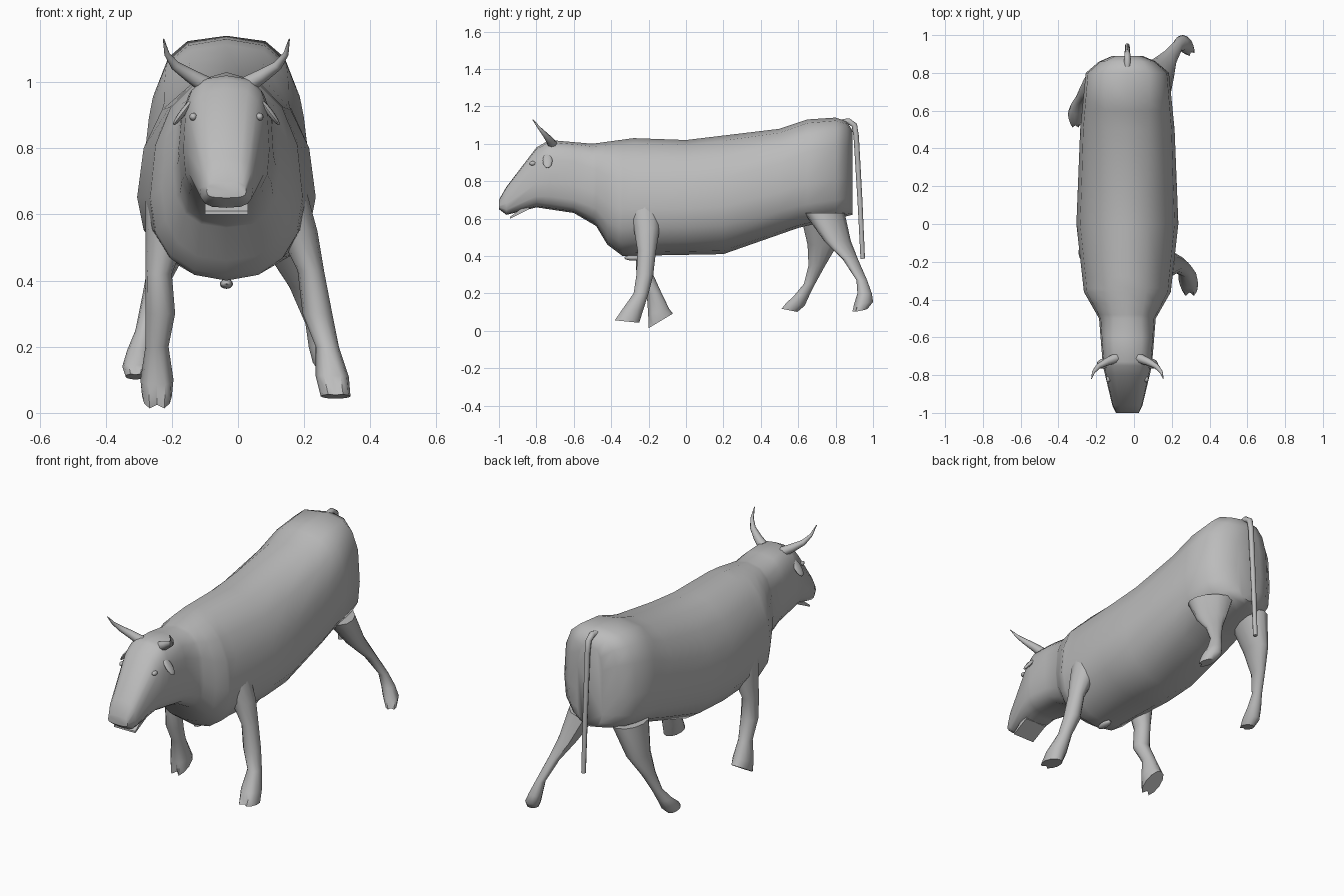
import bpy, bmesh, math
from mathutils import Vector, Matrix

cube = bpy.data.objects.get("Cube")
if cube:
    bpy.data.objects.remove(cube, do_unlink=True)

MID = -0.035  # centre line of the animal

grey = bpy.data.materials.new("hide_grey")
grey.use_nodes = True
grey.diffuse_color = (0.5, 0.5, 0.5, 1)
grey.node_tree.nodes["Principled BSDF"].inputs["Base Color"].default_value = grey.diffuse_color


def finish(bm, name):
    """Turn a bmesh into a smooth-shaded object with the hide colour."""
    bmesh.ops.recalc_face_normals(bm, faces=bm.faces)
    mesh = bpy.data.meshes.new(name)
    bm.to_mesh(mesh)
    bm.free()
    mesh.materials.append(grey)
    obj = bpy.data.objects.new(name, mesh)
    bpy.context.collection.objects.link(obj)
    bpy.ops.object.select_all(action='DESELECT')
    obj.select_set(True)
    bpy.context.view_layer.objects.active = obj
    bpy.ops.object.shade_smooth_by_angle(angle=math.radians(50))


def loft(name, rings):
    """Skin a list of equal rings and close both ends."""
    bm = bmesh.new()
    rows = [[bm.verts.new(point) for point in ring] for ring in rings]
    for lower, upper in zip(rows, rows[1:]):
        for i in range(len(lower)):
            bm.faces.new((lower[i - 1], lower[i], upper[i], upper[i - 1]))
    bm.faces.new(rows[0])
    bm.faces.new(rows[-1])
    finish(bm, name)


def circle(sides):
    """Cosine and sine pairs around a circle."""
    return [(math.cos(math.tau * k / sides), math.sin(math.tau * k / sides)) for k in range(sides)]


def tube(name, path, start_radius, end_radius):
    """Round tapering tube along a path."""
    points = [Vector(p) for p in path]
    last = len(points) - 1
    rings = []
    for i, point in enumerate(points):
        direction = (points[min(i + 1, last)] - points[max(i - 1, 0)]).normalized()
        across = direction.cross(Vector((0, 1, 0)) if abs(direction.x) > 0.1 else Vector((1, 0, 0)))
        across.normalize()
        up = direction.cross(across)
        radius = start_radius + (end_radius - start_radius) * i / last
        rings.append([point + radius * (across * c + up * s) for c, s in circle(8)])
    loft(name, rings)


def blob(name, centre, size, roll=0):
    """Small ellipsoid, rolled about the y axis."""
    bm = bmesh.new()
    placement = Matrix.Translation(centre) @ Matrix.Rotation(roll, 4, 'Y') @ Matrix.Diagonal((*size, 1))
    bmesh.ops.create_uvsphere(bm, u_segments=12, v_segments=8, radius=1, matrix=placement)
    finish(bm, name)


def along(line, y):
    """Value of a polyline at station y, held constant past its ends."""
    if y <= line[0][0]:
        return line[0][1]
    for (y0, v0), (y1, v1) in zip(line, line[1:]):
        if y <= y1:
            return v0 + (v1 - v0) * (y - y0) / (y1 - y0)
    return line[-1][1]


# Outlines of the body, neck and head from muzzle to rump
back_line = [(-1, 0.7), (-0.96, 0.77), (-0.8, 0.98), (-0.73, 1.02), (-0.5, 1), (-0.28, 1.03),
             (0, 1.02), (0.5, 1.08), (0.65, 1.13), (0.8, 1.14), (0.86, 1.12), (0.89, 1.07)]
belly_line = [(-1, 0.65), (-0.96, 0.62), (-0.8, 0.66), (-0.6, 0.63), (-0.48, 0.56), (-0.42, 0.46),
              (-0.34, 0.4), (0.2, 0.41), (0.6, 0.55), (0.89, 0.62)]
half_width = [(-1, 0.06), (-0.96, 0.08), (-0.75, 0.13), (-0.5, 0.15), (-0.36, 0.23), (0, 0.27),
              (0.5, 0.25), (0.8, 0.22), (0.86, 0.15), (0.89, 0.08)]
roundness = [(-0.6, 0.65), (-0.3, 0.95), (0.3, 0.95), (0.8, 0.65)]


def section(y):
    """Rounded cross-section, widest below the middle."""
    top, bottom = along(back_line, y), along(belly_line, y)
    width, power = along(half_width, y), along(roundness, y)
    waist = bottom + 0.4 * (top - bottom)
    ring = []
    for c, s in circle(16):
        reach = top - waist if s > 0 else waist - bottom
        ring.append((MID + width * math.copysign(abs(c) ** power, c), y,
                     waist + reach * math.copysign(abs(s) ** power, s)))
    return ring


stations = sorted({y for y, value in back_line + belly_line + half_width})
loft("body", [section(y) for y in stations])


def leg(name, joints, radii, sole_slope, turn=0):
    """Leg of level rings; the hoof rings are tilted and cleft in front."""
    rings = []
    spin = Matrix.Rotation(turn, 3, 'Z')
    for k, (joint, (side_radius, front_radius)) in enumerate(zip(joints, radii)):
        hoof = max(0, k - len(joints) + 3) / 2
        ring = []
        for i, (c, s) in enumerate(circle(12)):
            reach = front_radius * s * (1 - 0.4 * hoof if i == 9 else 1)
            ring.append(Vector(joint) + spin @ Vector((side_radius * c, reach, reach * sole_slope * hoof)))
        rings.append(ring)
    loft(name, rings)


# Legs, from inside the body down to the sole
fore_radii = [(0.08, 0.09), (0.06, 0.07), (0.04, 0.05), (0.045, 0.045),
              (0.035, 0.04), (0.05, 0.06), (0.045, 0.07)]
hind_radii = [(0.08, 0.12), (0.05, 0.08), (0.03, 0.045), (0.025, 0.03),
              (0.035, 0.04), (0.04, 0.055), (0.03, 0.045)]

leg("front_left_leg", [(0.13, -0.22, 0.66), (0.18, -0.21, 0.55), (0.22, -0.21, 0.43), (0.24, -0.22, 0.3),
                       (0.27, -0.24, 0.2), (0.285, -0.29, 0.11), (0.295, -0.32, 0.05)], fore_radii, -0.1)
leg("front_right_leg", [(-0.2, -0.21, 0.66), (-0.22, -0.21, 0.52), (-0.24, -0.22, 0.42), (-0.235, -0.22, 0.3),
                        (-0.245, -0.17, 0.2), (-0.245, -0.15, 0.1), (-0.245, -0.14, 0.05)], fore_radii, 0.6)
leg("hind_left_leg", [(0.1, 0.74, 0.63), (0.15, 0.81, 0.48), (0.19, 0.88, 0.38), (0.23, 0.94, 0.27),
                      (0.25, 0.955, 0.2), (0.27, 0.95, 0.15), (0.285, 0.93, 0.11)], hind_radii, 0.2, 0.6)
leg("hind_right_leg", [(-0.17, 0.73, 0.63), (-0.22, 0.73, 0.46), (-0.26, 0.7, 0.35), (-0.285, 0.66, 0.25),
                       (-0.3, 0.62, 0.19), (-0.31, 0.58, 0.14), (-0.31, 0.55, 0.11)], hind_radii, -0.2)

# Tail
tube("tail", [(MID, 0.82, 1.11), (MID, 0.87, 1.12), (MID, 0.9, 1.1), (MID, 0.91, 1.04),
              (MID, 0.93, 0.7), (MID, 0.945, 0.385)], 0.018, 0.012)

# Horns, ears and eyes on both sides
for side, label in ((1, "left"), (-1, "right")):
    horn = [(0.06, -0.71, 0.99), (0.11, -0.73, 1.02), (0.155, -0.755, 1.05),
            (0.18, -0.785, 1.085), (0.19, -0.82, 1.13)]
    tube(label + "_horn", [(MID + side * x, y, z) for x, y, z in horn], 0.027, 0.002)
    blob(label + "_ear", (MID + side * 0.13, -0.74, 0.91), (0.01, 0.026, 0.05), -0.65 * side)
    blob(label + "_eye", (MID + side * 0.1, -0.82, 0.895), (0.012, 0.018, 0.012))

# Lower lip: thin wedge under the muzzle
loft("lower_lip", [[(MID - 0.065, y, low), (MID + 0.065, y, low), (MID + 0.065, y, high), (MID - 0.065, y, high)]
                   for y, low, high in ((-0.94, 0.6, 0.61), (-0.9, 0.62, 0.64), (-0.84, 0.65, 0.68))])

# Small nub under the brisket
blob("brisket_nub", (MID, -0.28, 0.39), (0.02, 0.05, 0.015))
